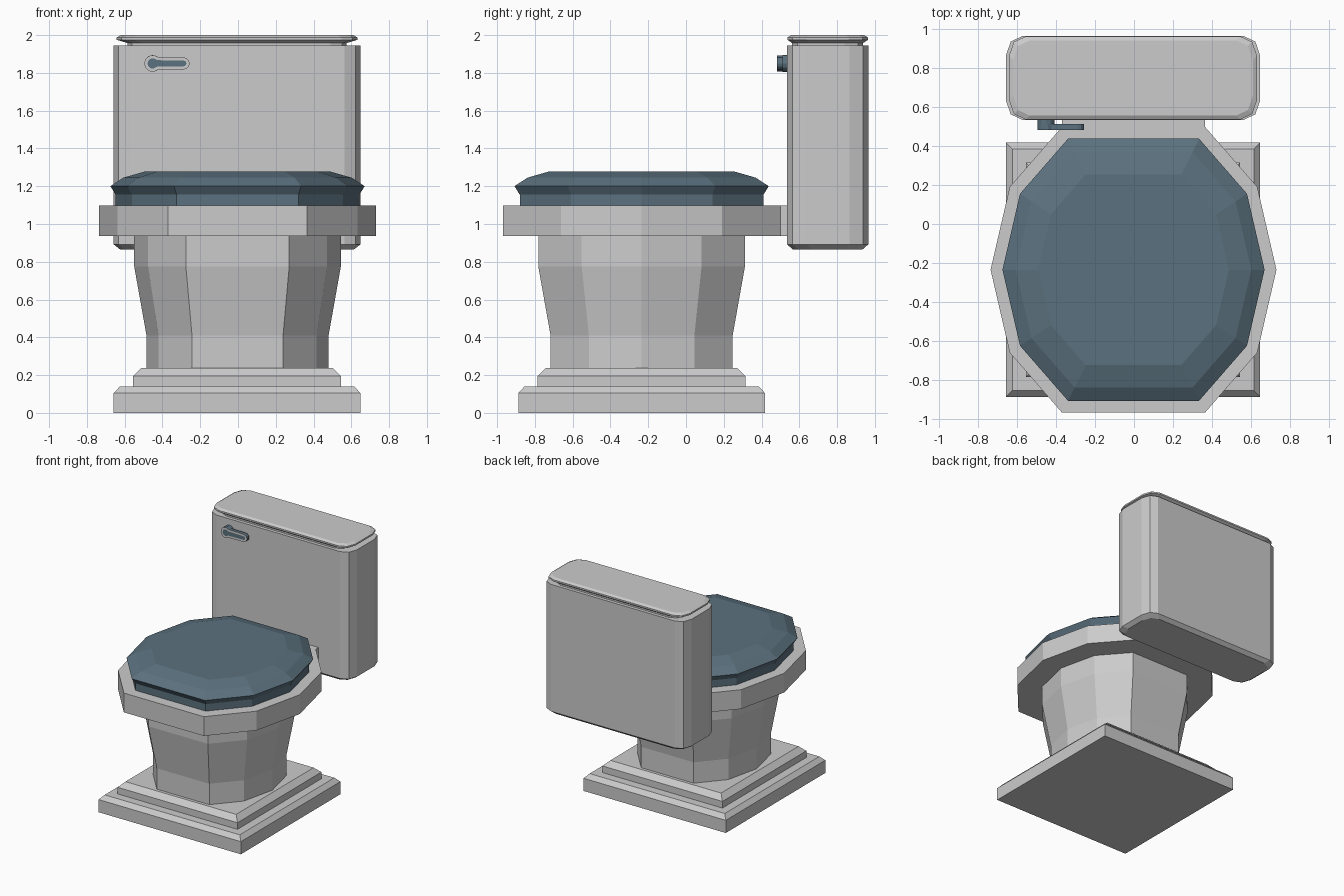
import bpy, bmesh, math

if "Cube" in bpy.data.objects:
    bpy.data.objects.remove(bpy.data.objects["Cube"])


def material(name, rgb):
    m = bpy.data.materials.new(name)
    m.diffuse_color = (*rgb, 1)
    m.use_nodes = True
    m.node_tree.nodes["Principled BSDF"].inputs["Base Color"].default_value = m.diffuse_color
    return m


GREY = material("porcelain grey", (0.6, 0.6, 0.6))
BLUE = material("slate blue", (0.105, 0.165, 0.21))
CX, CY = -0.005, -0.235


def loft(name, rings, mat):
    """Skin a stack of equal-length point rings and cap both ends."""
    bm = bmesh.new()
    loops = [[bm.verts.new(p) for p in r] for r in rings]
    n = len(loops[0])
    for a, b in zip(loops, loops[1:]):
        for i in range(n):
            j = (i + 1) % n
            bm.faces.new((a[i], a[j], b[j], b[i]))
    bm.faces.new(loops[0][::-1])
    bm.faces.new(loops[-1])
    bmesh.ops.recalc_face_normals(bm, faces=bm.faces)
    me = bpy.data.meshes.new(name)
    bm.to_mesh(me)
    bm.free()
    me.materials.append(mat)
    ob = bpy.data.objects.new(name, me)
    bpy.context.collection.objects.link(ob)
    return ob


def mirror4(quarter):
    """Corner points (from +x towards +y) mirrored into a full outline."""
    left = [(-x, y) for x, y in reversed(quarter)]
    top = quarter + left
    full = top + [(-x, -y) for x, y in top]
    return [p for i, p in enumerate(full) if math.dist(p, full[i - 1]) > 1e-6]


def square(r, z):
    return [(CX + sx * r, CY + sy * r, z) for sx, sy in ((1, -1), (1, 1), (-1, 1), (-1, -1))]


def bowl(r, z):
    # ten-sided outline
    pts = mirror4([(1, 0), (0.866, 0.58), (0.5, 1)])
    return [(CX / 2 + x * r, CY + y * r, z) for x, y in pts]


def tank_ring(hx, hy, z, k=1.0):
    # rectangle with two-step corners
    pts = mirror4([(hx, hy - 0.1 * k), (hx - 0.025 * k, hy - 0.028 * k), (hx - 0.085 * k, hy)])
    return [(CX + x, 0.75 + y, z) for x, y in pts]


# stepped plinth
loft("plinth", [square(r, z) for r, z in
                ((0.653, 0), (0.653, 0.105), (0.62, 0.14), (0.55, 0.14),
                 (0.55, 0.195), (0.508, 0.237))], GREY)

# pedestal and rim
loft("pedestal", [bowl(r, z) for r, z in
                  ((0.482, 0.23), (0.482, 0.41), (0.547, 0.775), (0.547, 0.94))], GREY)
loft("rim", [bowl(0.734, 0.937), bowl(0.734, 1.097)], GREY)

# bridge from rim to tank
loft("tank_bridge", [[(CX / 2 + x, y, z) for x, y in
                      ((-0.367, 0.498), (0.367, 0.498), (0.367, 0.545), (-0.367, 0.545))]
                     for z in (0.937, 1.097)], GREY)

# seat with overhanging bevelled lid
loft("seat_lid", [bowl(r, z) for r, z in
                  ((0.645, 1.095), (0.645, 1.155), (0.673, 1.2), (0.605, 1.245),
                   (0.49, 1.278))], BLUE)

# tank and its lid
loft("tank", [tank_ring(0.62, 0.185, 0.866), tank_ring(0.653, 0.215, 0.892),
              tank_ring(0.653, 0.215, 1.945)], GREY)
loft("tank_lid", [tank_ring(hx, hy, z) for hx, hy, z in
                  ((0.58, 0.188, 1.94), (0.58, 0.188, 1.958), (0.637, 0.213, 1.975),
                   (0.637, 0.213, 1.988), (0.615, 0.193, 2.0))], GREY)

# flush handle: round pivot plus keyhole-shaped lever
HX, HZ = -0.452, 1.85


def pivot(y):
    return [(HX + 0.044 * math.cos(math.tau * i / 12), y, HZ + 0.044 * math.sin(math.tau * i / 12))
            for i in range(12)]


def lever(y):
    big = [(HX + 0.044 * math.cos(math.radians(a)), y, HZ + 0.044 * math.sin(math.radians(a)))
           for a in range(50, 311, 26)]
    small = [(-0.288 + 0.032 * math.cos(math.radians(a)), y, HZ + 0.032 * math.sin(math.radians(a)))
             for a in range(-90, 91, 30)]
    return big + small


loft("handle_pivot", [pivot(0.54), pivot(0.51)], BLUE)
handle = loft("handle_lever", [lever(0.513), lever(0.483)], BLUE)

# pale border on the lever front
handle.data.materials.append(GREY)
bm = bmesh.new()
bm.from_mesh(handle.data)
front = min(bm.faces, key=lambda f: f.calc_center_median().y)
for f in bmesh.ops.inset_region(bm, faces=[front], thickness=0.017)["faces"]:
    f.material_index = 1
bm.to_mesh(handle.data)
bm.free()
